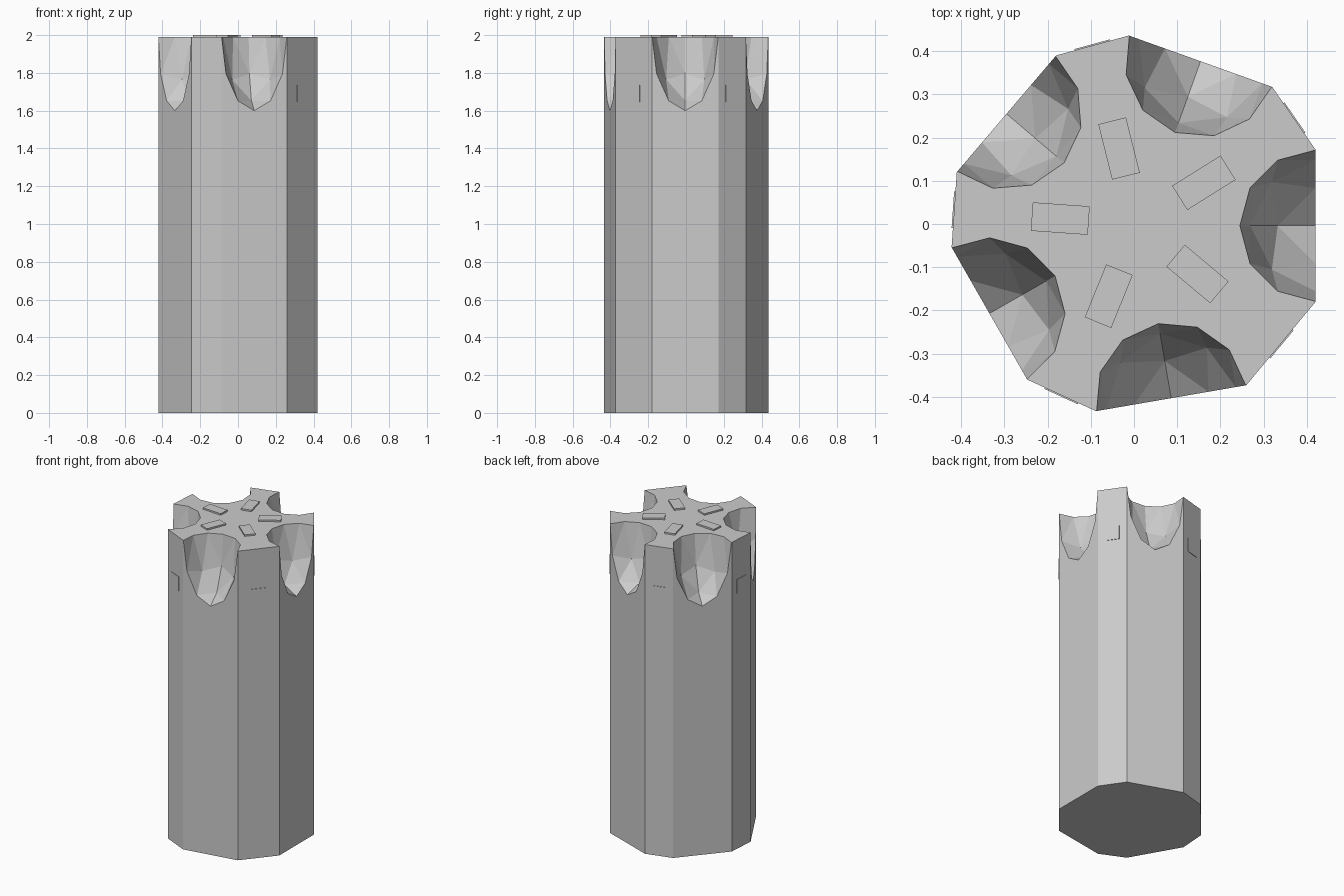
import bpy, bmesh, math
from mathutils import Matrix, Vector

if "Cube" in bpy.data.objects:
    bpy.data.objects.remove(bpy.data.objects["Cube"], do_unlink=True)

GREY = (0.6, 0.6, 0.6, 1.0)
mat = bpy.data.materials.new("plain grey")
mat.use_nodes = True
mat.diffuse_color = GREY
mat.node_tree.nodes["Principled BSDF"].inputs["Base Color"].default_value = GREY

TOP = 1.99
# Outline: long fluted sides alternate with short plain sides
OUTLINE = [Vector(p) for p in (
    (0.42, -0.18), (0.42, 0.172), (0.32, 0.317), (-0.012, 0.436), (-0.18, 0.39),
    (-0.41, 0.12), (-0.422, -0.054), (-0.247, -0.36), (-0.088, -0.433), (0.26, -0.373))]


def make_object(name, bm, matrix=None):
    bmesh.ops.recalc_face_normals(bm, faces=bm.faces)
    mesh = bpy.data.meshes.new(name)
    bm.to_mesh(mesh)
    bm.free()
    mesh.materials.append(mat)
    obj = bpy.data.objects.new(name, mesh)
    bpy.context.collection.objects.link(obj)
    if matrix:
        obj.matrix_world = matrix
    return obj


def side(i):
    """Midpoint and outward angle of one side of the outline."""
    a, b = OUTLINE[i], OUTLINE[(i + 1) % len(OUTLINE)]
    d = b - a
    return (a + b) / 2, math.atan2(-d.x, d.y)


def place(x, y, z, angle):
    return Matrix.Translation((x, y, z)) @ Matrix.Rotation(angle, 4, 'Z')


def make_box(name, size, matrix):
    bm = bmesh.new()
    bmesh.ops.create_cube(bm, size=1)
    bmesh.ops.scale(bm, vec=size, verts=bm.verts)
    return make_object(name, bm, matrix)


def faceted_ball():
    """Octahedron with each edge split in three and rounded out."""
    bm = bmesh.new()
    axes = (Vector((1, 0, 0)), Vector((0, 1, 0)), Vector((0, 0, 1)))
    for v in axes:
        bm.verts.new(v)
        bm.verts.new(-v)
    bmesh.ops.convex_hull(bm, input=bm.verts)
    bmesh.ops.subdivide_edges(bm, edges=bm.edges[:], cuts=2, use_grid_fill=True)
    for v in bm.verts:
        v.co = Vector([math.sin(c * math.pi / 2) for c in v.co]).normalized()
    bmesh.ops.triangulate(bm, faces=bm.faces[:])
    return bm


# Column body
bm = bmesh.new()
base = bm.faces.new([bm.verts.new((p.x, p.y, 0)) for p in OUTLINE])
ext = bmesh.ops.extrude_face_region(bm, geom=[base], use_keep_orig=True)
bmesh.ops.translate(bm, vec=(0, 0, TOP),
                    verts=[g for g in ext["geom"] if isinstance(g, bmesh.types.BMVert)])
column = make_object("column", bm)

# Scooped notches at the top of the long sides
for n in range(5):
    mid, angle = side(2 * n)
    bm = faceted_ball()
    bmesh.ops.scale(bm, vec=(0.175, 0.175, 0.39), verts=bm.verts)
    cutter = make_object(f"notch_cutter_{n + 1}", bm, place(mid.x, mid.y, TOP, angle))
    cutter.hide_render = True
    cutter.hide_set(True)
    mod = column.modifiers.new("notch", 'BOOLEAN')
    mod.operation = 'DIFFERENCE'
    mod.solver = 'EXACT'
    mod.object = cutter

# Apply the cuts and drop the cutters
bpy.context.view_layer.update()
graph = bpy.context.evaluated_depsgraph_get()
cut_mesh = bpy.data.meshes.new_from_object(column.evaluated_get(graph))
column.modifiers.clear()
column.data = cut_mesh
for obj in list(bpy.data.objects):
    if obj.name.startswith("notch_cutter"):
        bpy.data.objects.remove(obj, do_unlink=True)

for n in range(5):
    # Raised bars on the top, pointing outwards
    a = math.radians(32 + 72 * n)
    make_box(f"top_bar_{n + 1}", (0.132, 0.066, 0.02),
             place(0.009 + 0.18 * math.cos(a), 0.18 * math.sin(a), TOP, a))
    # Nearly flush plates on the short sides
    mid, angle = side(2 * n + 1)
    make_box(f"side_plate_{n + 1}", (0.006, 0.085, 0.09),
             place(mid.x, mid.y, 1.69, angle))
